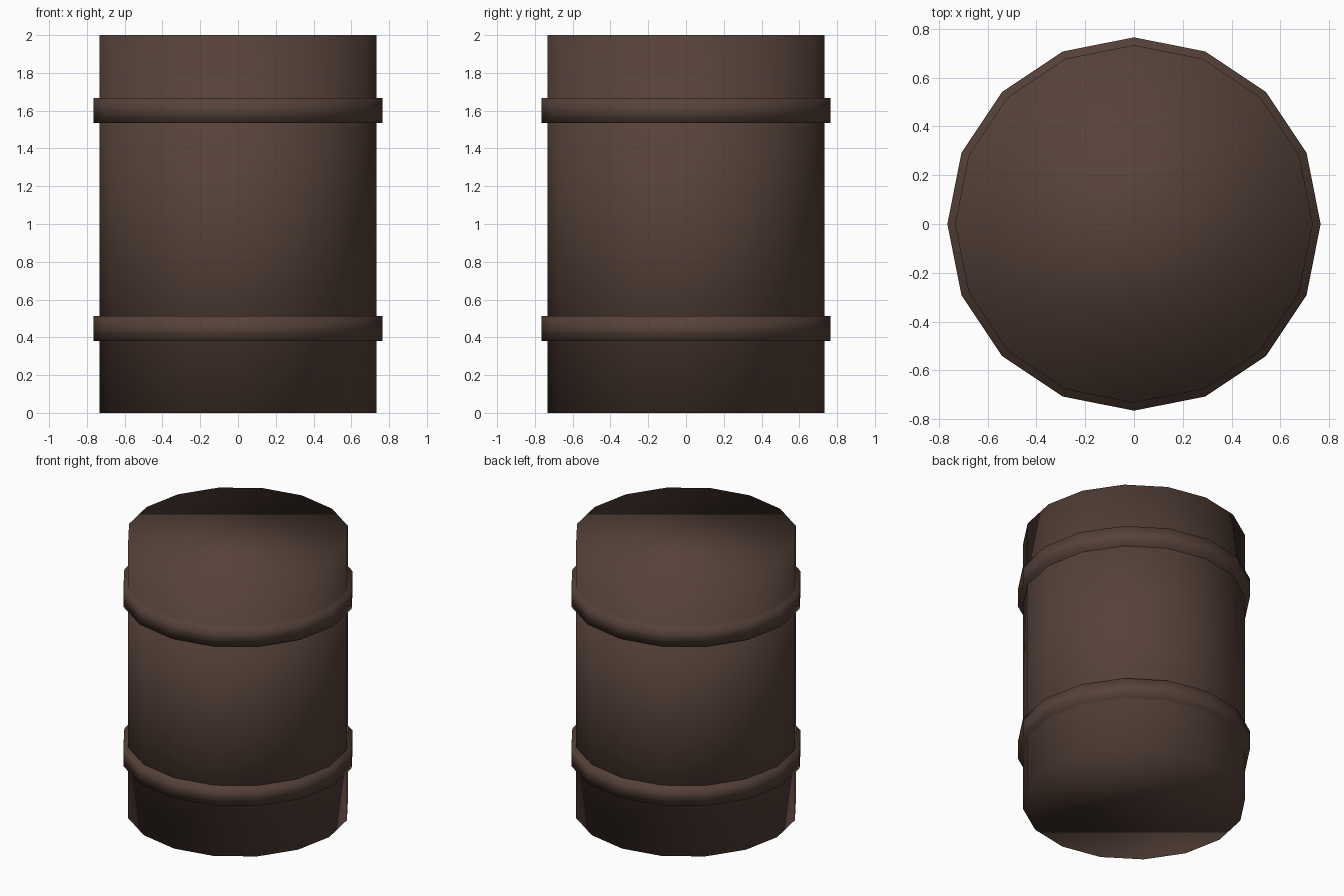
import bpy

cube = bpy.data.objects.get("Cube")
if cube:
    bpy.data.objects.remove(cube, do_unlink=True)

# Single dark brown material
brown = bpy.data.materials.new("dark_brown")
brown.use_nodes = True
color = (0.093, 0.054, 0.041, 1.0)
brown.diffuse_color = color
brown.node_tree.nodes["Principled BSDF"].inputs["Base Color"].default_value = color


def drum(name, radius, bottom, top):
    """Closed sixteen-sided cylinder, smooth shaded right over its rims."""
    bpy.ops.mesh.primitive_cylinder_add(
        vertices=16, radius=radius, depth=top - bottom,
        location=(0, 0, (bottom + top) / 2))
    obj = bpy.context.object
    obj.name = name
    obj.data.materials.append(brown)
    bpy.ops.object.shade_smooth()
    return obj


# Barrel body
drum("barrel_body", 0.733, 0.0, 2.0)

# Two raised hoops around the body
for name, bottom in (("lower_hoop", 0.38), ("upper_hoop", 1.535)):
    drum(name, 0.765, bottom, bottom + 0.133)
